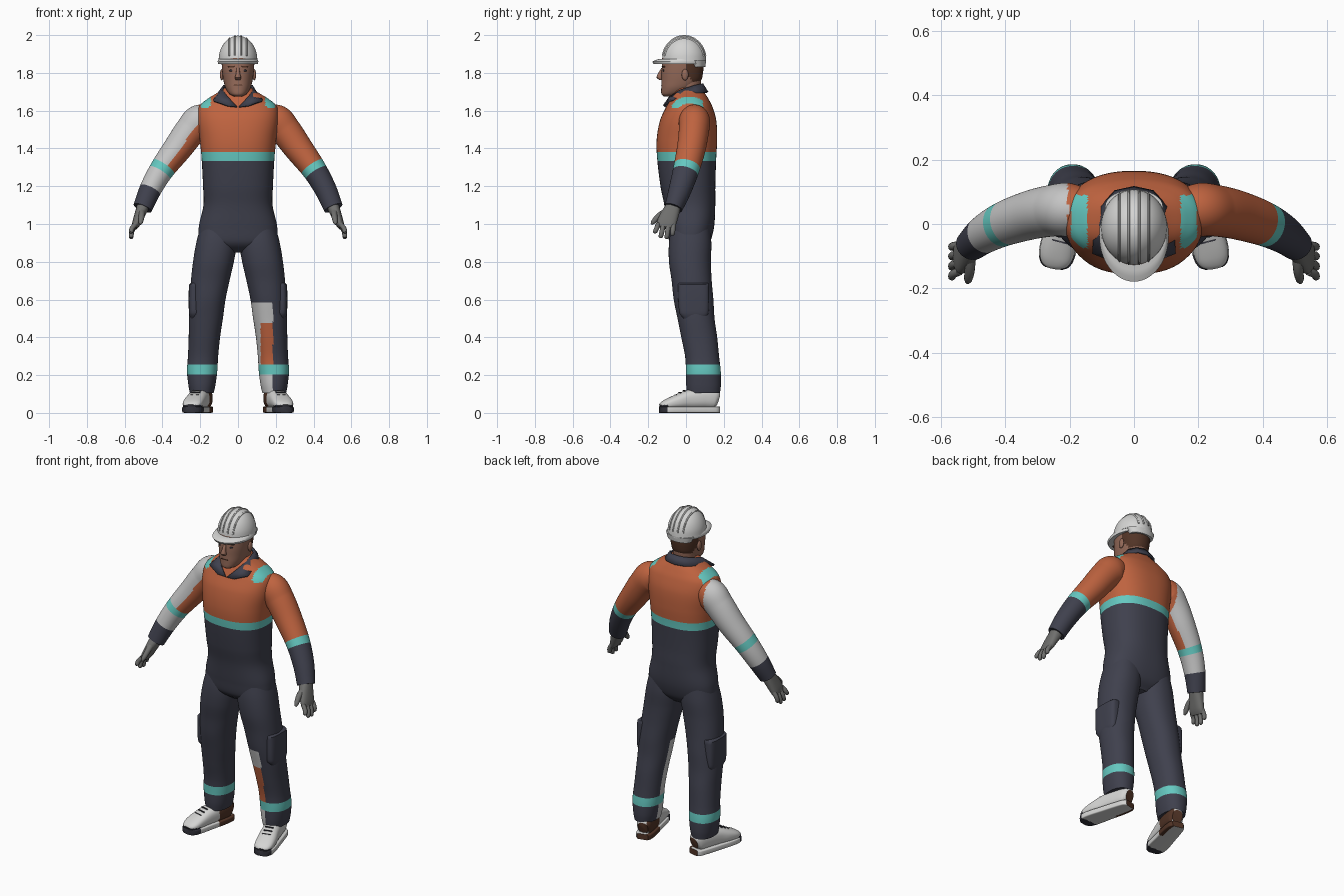
import bpy, bmesh, math
from mathutils import Vector

if "Cube" in bpy.data.objects:
    bpy.data.objects.remove(bpy.data.objects["Cube"])

# ---------- colours ----------
COLOURS = {
    "orange": (0.52, 0.125, 0.05), "navy": (0.05, 0.052, 0.075), "teal": (0.13, 0.58, 0.53),
    "white": (0.66, 0.66, 0.65), "sleeve_grey": (0.56, 0.56, 0.56), "glove_grey": (0.16, 0.16, 0.155),
    "skin": (0.30, 0.145, 0.10), "brown": (0.085, 0.035, 0.02), "sole_dark": (0.03, 0.03, 0.04)}
NAMES = list(COLOURS)
MATS = []
for key, rgb in COLOURS.items():
    m = bpy.data.materials.new(key)
    m.diffuse_color = (*rgb, 1)
    m.use_nodes = True
    m.node_tree.nodes["Principled BSDF"].inputs["Base Color"].default_value = m.diffuse_color
    MATS.append(m)


def finish(name, bm, colour):
    """Make an object; colour is a name or a rule on each face."""
    bmesh.ops.recalc_face_normals(bm, faces=bm.faces)
    me = bpy.data.meshes.new(name)
    bm.to_mesh(me)
    bm.free()
    for m in MATS:
        me.materials.append(m)
    for f in me.polygons:
        f.material_index = NAMES.index(colour(f) if callable(colour) else colour)
    ob = bpy.data.objects.new(name, me)
    bpy.context.collection.objects.link(ob)
    bpy.ops.object.select_all(action='DESELECT')
    ob.select_set(True)
    bpy.context.view_layer.objects.active = ob
    bpy.ops.object.shade_smooth_by_angle(angle=math.radians(45))
    return ob


def resample(keys, step):
    """Smooth curve through the key sections (x, y, z, radius_u, radius_v)."""
    k = [Vector(s) for s in keys]
    t = [0.0]
    for a, b in zip(k, k[1:]):
        t.append(t[-1] + math.sqrt(sum(v * v for v in (b - a))))
    last = len(k) - 1
    tan = [(k[min(i + 1, last)] - k[max(i - 1, 0)]) / (t[min(i + 1, last)] - t[max(i - 1, 0)])
           for i in range(last + 1)]
    out = []
    for i in range(last):
        h = t[i + 1] - t[i]
        n = max(1, math.ceil(h / step))
        for j in range(n):
            s = j / n
            out.append(k[i] * (2*s**3 - 3*s**2 + 1) + tan[i] * (h * (s**3 - 2*s**2 + s))
                       + k[i + 1] * (3*s**2 - 2*s**3) + tan[i + 1] * (h * (s**3 - s**2)))
    return out + [k[-1]]


def loft(name, keys, colour, ref=None, power=2.0, n=32, step=0.015):
    """Skin superellipse rings. ref None: level rings; otherwise rings across the path."""
    secs = resample(keys, step)
    cs = [Vector(s[:3]) for s in secs]
    bm = bmesh.new()
    rings = []
    for i, s in enumerate(secs):
        u, v = Vector((1, 0, 0)), Vector((0, 1, 0))
        if ref:
            d = (cs[min(i + 1, len(cs) - 1)] - cs[max(i - 1, 0)]).normalized()
            v = Vector(ref)
            v = (v - d * v.dot(d)).normalized()
            u = v.cross(d)
        ring = []
        for j in range(n):
            a = math.tau * j / n
            c, q = math.cos(a), math.sin(a)
            ring.append(bm.verts.new(cs[i]
                        + u * s[3] * math.copysign(abs(c) ** (2 / power), c)
                        + v * s[4] * math.copysign(abs(q) ** (2 / power), q)))
        rings.append(ring)
    for a, b in zip(rings, rings[1:]):
        for j in range(n):
            bm.faces.new((a[j], a[(j + 1) % n], b[(j + 1) % n], b[j]))
    bm.faces.new(rings[0])
    bm.faces.new(rings[-1])
    if not callable(colour):
        return finish(name, bm, colour)

    def rule(f):   # pass face centre and centre of its ring
        i = min(f.index // n, len(cs) - 2)
        return colour(f.center, (cs[i] + cs[i + 1]) / 2)
    return finish(name, bm, rule)


def level(rows):
    """Rows of (z, half width, front y, back y) to sections."""
    return [(0, (f + b) / 2, z, w, (b - f) / 2) for z, w, f, b in rows]


def box(name, loc, size, colour, rot=0.0, bevel=0.0):
    bm = bmesh.new()
    bmesh.ops.create_cube(bm, size=1)
    bmesh.ops.scale(bm, vec=size, verts=bm.verts)
    if bevel:
        bmesh.ops.bevel(bm, geom=bm.edges[:], offset=bevel, segments=2, affect='EDGES')
    ob = finish(name, bm, colour)
    ob.location, ob.rotation_euler = loc, (0, 0, rot)
    return ob


def ball(name, loc, size, colour):
    bm = bmesh.new()
    bmesh.ops.create_uvsphere(bm, u_segments=16, v_segments=10, radius=1)
    bmesh.ops.scale(bm, vec=size, verts=bm.verts)
    finish(name, bm, colour).location = loc


# ---------- torso ----------
def torso_colour(c, p):
    if 0.145 < abs(c.x) < 0.195 and -0.075 < c.y < 0.09 and c.z > 1.615:
        return "teal"                       # shoulder strips
    return "navy" if c.z < 1.332 else "teal" if c.z < 1.378 else "orange"


loft("overall_torso", level([
    (0.85, .10, -.03, .08), (0.90, .20, -.085, .125), (0.98, .208, -.10, .148), (1.10, .183, -.115, .155),
    (1.20, .185, -.135, .155), (1.35, .193, -.153, .16), (1.45, .203, -.155, .165), (1.55, .215, -.137, .16),
    (1.62, .207, -.105, .14), (1.66, .165, -.085, .12), (1.70, .10, -.065, .095), (1.72, .072, -.05, .08)]),
    torso_colour, power=2.4, n=96, step=0.008)

# ---------- collar ----------
HALF = [((.004, -.115, 1.622), (.055, -.122, 1.628)), ((.055, -.09, 1.675), (.13, -.092, 1.655)),
        ((.083, -.03, 1.712), (.125, -.03, 1.672)), ((.078, .045, 1.735), (.105, .055, 1.69)),
        ((.045, .08, 1.742), (.06, .105, 1.70))]
flip = lambda q: (-q[0], q[1], q[2])
strip = HALF + [((0, .09, 1.745), (0, .118, 1.70))] + [(flip(a), flip(b)) for a, b in reversed(HALF)]
bm = bmesh.new()
vs = [(bm.verts.new(a), bm.verts.new(b)) for a, b in strip]
for (a, b), (c, d) in zip(vs, vs[1:]):
    bm.faces.new((a, b, d, c))
collar = finish("collar", bm, "navy")
collar.modifiers.new("thickness", 'SOLIDIFY').thickness = 0.01

# ---------- head ----------
def head_colour(c, p):
    hairline = 0.0 if c.z > 1.81 else 0.0 + (1.81 - c.z) * 0.6
    return "brown" if c.y > hairline and c.z > 1.715 else "skin"


loft("neck", level([(1.60, .07, -.045, .08), (1.68, .064, -.055, .075), (1.76, .066, -.055, .08)]), "skin")
loft("head", level([
    (1.676, .022, -.118, -.06), (1.688, .045, -.13, -.01), (1.72, .066, -.131, .045), (1.76, .077, -.13, .08),
    (1.80, .083, -.13, .09), (1.84, .086, -.127, .093), (1.88, .085, -.125, .092), (1.92, .06, -.09, .06)]),
    head_colour, power=2.2, n=48, step=0.008)
loft("nose", [(0, -.125, 1.825, .008, .006), (0, -.137, 1.795, .011, .012), (0, -.14, 1.775, .017, .016),
              (0, -.133, 1.763, .012, .008)], "skin", n=16)
box("mouth", (0, -.1295, 1.735), (.045, .006, .006), "brown", bevel=.002)
for s in (-1, 1):
    ball("ear", (s * .086, -.005, 1.79), (.010, .018, .030), "skin")
    ball("eye", (s * .034, -.118, 1.812), (.013, .006, .006), "sole_dark")
    box("eyebrow", (s * .036, -.120, 1.832), (.038, .012, .007), "brown", rot=s * .25, bevel=.002)

# ---------- hard hat ----------
dome = [(0, -.010, 1.865 + .132 * math.sin(a), .103 * math.cos(a), .117 * math.cos(a))
        for a in [math.radians(d) for d in (0, 15, 30, 45, 60, 75, 88)]]
loft("helmet_dome", dome, "white", n=48)
loft("helmet_brim", [(0, -.034, 1.848, .105, .138), (0, -.036, 1.860, .108, .143), (0, -.022, 1.874, .101, .122)],
     "white", n=48)
loft("helmet_nape", level([(1.832, .075, .02, .102), (1.865, .09, .0, .107)]), "white")
for x in (-.045, -.016, .016, .045):
    k = math.sqrt(1 - (x / .103) ** 2)
    loft("helmet_ridge", [(x, -.010 - .117 * k * math.cos(a), 1.865 + .132 * k * math.sin(a), .005, .004)
                          for a in [math.radians(d) for d in range(12, 170, 13)]], "white", ref=(1, 0, 0), n=8)


# ---------- limbs, one side at a time ----------
def side(s):
    tag = "left_" if s > 0 else "right_"
    m = lambda rows: [(s * r[0], *r[1:]) for r in rows]

    def sleeve_colour(c, p):
        d = c - p
        if 1.268 < p.z < 1.304:
            return "teal"
        if s > 0:
            return "orange" if p.z > 1.28 else "navy"
        if p.z < 1.182:
            return "navy"
        if abs(c.x) < .205 or (p.z > 1.28 and d.x * .84 - d.z * .55 > .012 and d.y < .025):
            return "orange"                  # inner front panel of the pale sleeve
        return "sleeve_grey"
    loft(tag + "sleeve", m([
        (.13, .045, 1.56, .06, .06), (.20, .045, 1.545, .088, .082), (.25, .042, 1.495, .083, .08),
        (.32, .028, 1.40, .076, .076), (.405, .0, 1.285, .065, .069), (.465, -.032, 1.18, .058, .06),
        (.505, -.066, 1.085, .051, .048)]), sleeve_colour, ref=(0, 1, 0), n=64, step=0.006)

    # gloved hand
    loft(tag + "glove_palm", m([
        (.500, -.062, 1.10, .034, .038), (.52, -.085, 1.05, .028, .047), (.54, -.105, 1.00, .021, .051),
        (.549, -.11, .98, .014, .045)]), "glove_grey", ref=(0, 1, 0), power=2.4)
    for i, (ty, tz) in enumerate([(-.165, .95), (-.134, .925), (-.102, .92), (-.072, .938)]):
        by = -.147 + .027 * i
        loft(tag + "glove_finger", m([
            (.542, by, 1.0, .013, .013), (.562, (by + ty) / 2, (1.0 + tz) / 2, .013, .013),
            (.566, ty, tz + .006, .011, .011), (.566, ty, tz, .004, .004)]), "glove_grey", ref=(0, 1, 0), n=12)
    loft(tag + "glove_thumb", m([
        (.512, -.09, 1.075, .018, .02), (.510, -.14, 1.045, .016, .016), (.515, -.172, 1.012, .013, .013),
        (.517, -.183, .998, .005, .005)]), "glove_grey", ref=(1, 0, 0), n=12)

    # trouser leg
    def leg_colour(c, p):
        if .203 < c.z < .253:
            return "teal"
        if s > 0 and c.z < .585 and c.x < .185 and c.y < p.y + .01:
            return "orange" if c.x > .12 and .253 < c.z < .475 else "sleeve_grey"
        return "navy"
    loft(tag + "trouser_leg", m([
        (.105, .025, 1.00, .09, .10), (.114, .022, .90, .107, .112), (.130, .021, .80, .108, .111),
        (.147, .030, .70, .102, .106), (.160, .040, .60, .094, .105), (.170, .053, .50, .090, .098),
        (.178, .070, .40, .083, .095), (.185, .085, .30, .080, .090), (.190, .092, .22, .080, .092),
        (.191, .093, .15, .072, .092), (.192, .093, .105, .063, .087)]), leg_colour, power=2.2, n=72, step=0.008)
    loft(tag + "thigh_pocket", m([
        (.222, .045, .50, .030, .060), (.224, .042, .53, .036, .078), (.220, .040, .68, .039, .082),
        (.218, .040, .688, .030, .078)]), "navy", power=3.5, n=40)

    # boot, heel to toe
    def boot_colour(c, p):
        if c.y > .04 and s * (c.x - p.x) < -.025:
            return "brown"                   # inner heel patch
        return "sole_dark" if c.y < -.095 and c.z < .042 else "white"
    boot = [(.172, .168, .07, .030, .035), (.176, .150, .075, .043, .052), (.190, .09, .078, .050, .056),
            (.212, .01, .07, .052, .050), (.230, -.05, .058, .055, .038), (.242, -.10, .046, .052, .027),
            (.248, -.125, .038, .040, .019), (.250, -.135, .034, .024, .012)]
    loft(tag + "boot_upper", m(boot), boot_colour, ref=(0, 0, 1), power=2.5, n=40, step=0.008)
    loft(tag + "boot_sole", m([(x, y - .003 if y < 0 else y + .005, .017, w + .003, .017)
                               for x, y, z, w, h in boot]), boot_colour, ref=(0, 0, 1), power=7, n=40, step=0.008)
    for x, y, z in ((.218, -.010, .117), (.224, -.032, .106), (.230, -.054, .094)):
        box(tag + "boot_lace", (s * x, y, z), (.05, .007, .008), "sole_dark", rot=s * .25, bevel=.002)


for sign in (-1, 1):
    side(sign)
